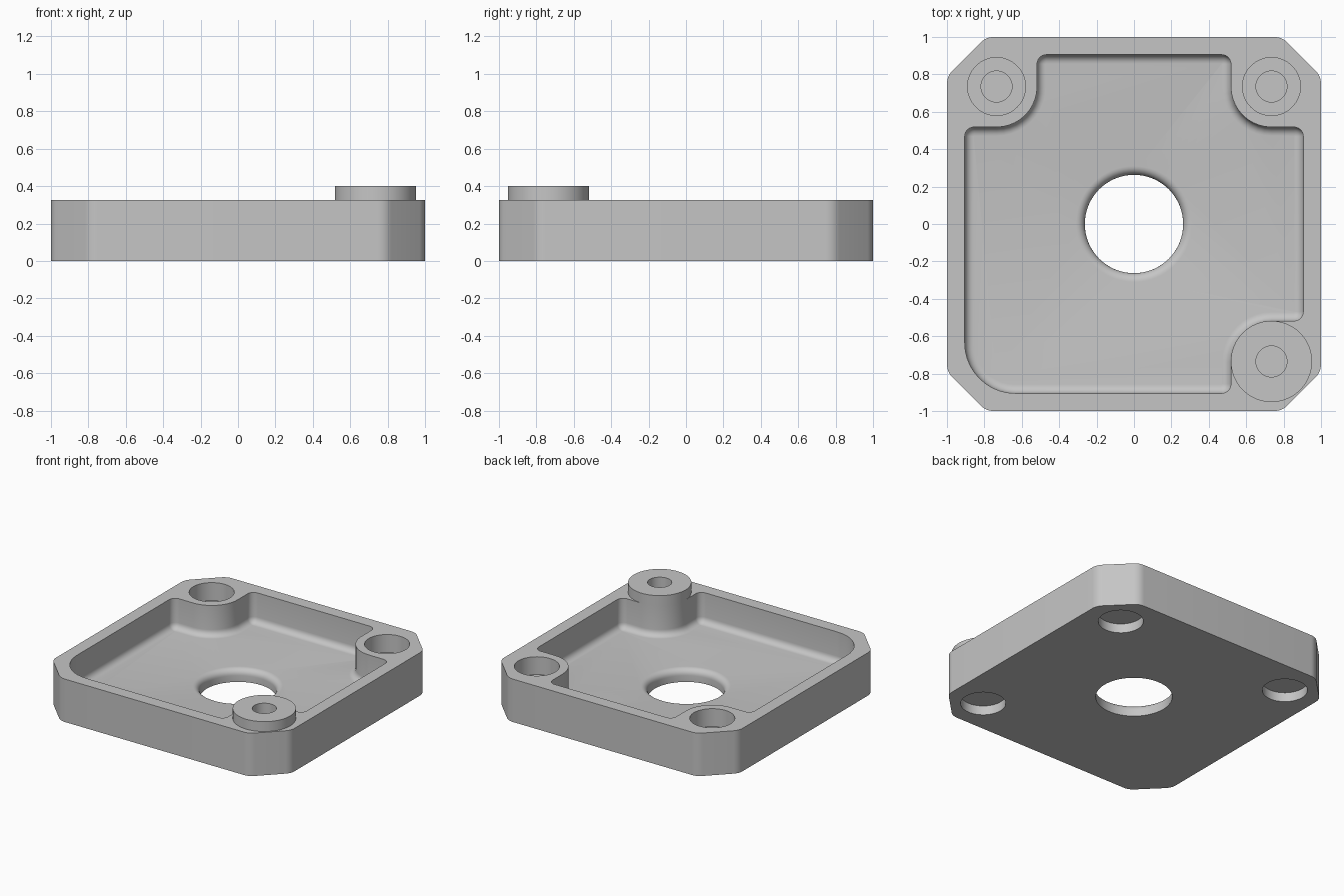
import bpy, bmesh
from math import sin, cos, pi, radians, hypot

if "Cube" in bpy.data.objects:
    bpy.data.objects.remove(bpy.data.objects["Cube"])

HEIGHT, BOSS_TOP, FLOOR = 0.325, 0.40, 0.095
FILLET = 0.047
POST = 0.735            # offset of the corner posts from the centre
POST_R, SCREW_R, BORE_R = 0.217, 0.083, 0.155
WALL = 0.905            # half width of the cavity

grey = bpy.data.materials.new("plain grey")
grey.use_nodes = True
grey.diffuse_color = (0.56, 0.56, 0.56, 1)
grey.node_tree.nodes["Principled BSDF"].inputs["Base Color"].default_value = grey.diffuse_color


def finish(name, bm):
    bmesh.ops.recalc_face_normals(bm, faces=bm.faces)
    mesh = bpy.data.meshes.new(name)
    bm.to_mesh(mesh)
    bm.free()
    mesh.materials.append(grey)
    obj = bpy.data.objects.new(name, mesh)
    bpy.context.collection.objects.link(obj)
    return obj


def loft(name, loops):
    """Closed solid through a stack of equal-length loops."""
    bm = bmesh.new()
    rings = [[bm.verts.new(p) for p in loop] for loop in loops]
    n = len(rings[0])
    for a, b in zip(rings, rings[1:]):
        for i in range(n):
            j = (i + 1) % n
            bm.faces.new((a[i], a[j], b[j], b[i]))
    bm.faces.new(rings[0])
    bm.faces.new(rings[-1])
    return finish(name, bm)


def rounded(corners, seg=10):
    """Outline from (x, y, radius) corners, each replaced by a tangent arc."""
    pts = []
    for i, (x, y, r) in enumerate(corners):
        px, py, _ = corners[i - 1]
        nx, ny, _ = corners[(i + 1) % len(corners)]
        la, lb = hypot(px - x, py - y), hypot(nx - x, ny - y)
        ax, ay, bx, by = (px - x) / la, (py - y) / la, (nx - x) / lb, (ny - y) / lb
        dot = ax * bx + ay * by
        half_sin, half_cos = ((1 - dot) / 2) ** 0.5, ((1 + dot) / 2) ** 0.5
        tangent, reach = r * half_cos / half_sin, r / half_sin
        m = hypot(ax + bx, ay + by)
        cx, cy = x + (ax + bx) / m * reach, y + (ay + by) / m * reach
        # sweep between the two tangent points by blending their directions
        ux, uy = x + ax * tangent - cx, y + ay * tangent - cy
        vx, vy = x + bx * tangent - cx, y + by * tangent - cy
        w = 2 * pi / 4 - 0 if abs(dot) < 1e-6 else 2 * (pi / 2 - math_angle(half_sin, half_cos))
        for k in range(seg + 1):
            t = k / seg
            p, q = sin((1 - t) * w) / sin(w), sin(t * w) / sin(w)
            pts.append((cx + ux * p + vx * q, cy + uy * p + vy * q))
    return pts


def math_angle(s, c):
    from math import atan2
    return atan2(s, c)


def lathe_loops(profile, x=0, y=0, seg=64):
    return [[(x + r * cos(2 * pi * i / seg), y + r * sin(2 * pi * i / seg), z)
             for i in range(seg)] for r, z in profile]


def cavity_outline(inset):
    """Cavity outline: three post notches and one large round corner."""
    w, n = WALL - inset, POST - POST_R - inset
    small, post, big = 0.05 - inset, POST_R + inset, 0.27 - inset
    corners = [(-w, -w, big)]
    for sx, sy, flip in ((1, -1, False), (1, 1, True), (-1, 1, False)):
        notch = [(sx * n, sy * w, small), (sx * n, sy * n, post), (sx * w, sy * n, small)]
        corners += notch[::-1] if flip else notch
    return rounded(corners)


def cut(target, cutter):
    cutter.hide_render = True
    mod = target.modifiers.new("cut", "BOOLEAN")
    mod.operation, mod.solver, mod.object = "DIFFERENCE", "EXACT", cutter
    bpy.context.view_layer.objects.active = target
    bpy.ops.object.modifier_apply(modifier=mod.name)
    bpy.data.objects.remove(cutter)


def smooth(obj):
    bpy.ops.object.select_all(action="DESELECT")
    obj.select_set(True)
    bpy.context.view_layer.objects.active = obj
    bpy.ops.object.shade_smooth_by_angle(angle=radians(30))


# Housing block with chamfered, softened corners
c, r = 0.79, 0.1
outer = rounded([(c, -1, r), (1, -c, r), (1, c, r), (c, 1, r),
                 (-c, 1, r), (-1, c, r), (-1, -c, r), (-c, -1, r)], 6)
housing = loft("housing", [[(x, y, z) for x, y in outer] for z in (0, HEIGHT)])

# Cavity with a filleted floor
steps = [pi / 2 * k / 6 for k in range(7)]
levels = [(FILLET * (1 - sin(a)), FLOOR + FILLET * (1 - cos(a))) for a in steps]
levels.append((0, HEIGHT + 0.1))
cut(housing, loft("cavity_cutter",
                  [[(x, y, z) for x, y in cavity_outline(o)] for o, z in levels]))

# Central hole with a rounded upper rim
hole_r = 0.263
rim = [(hole_r, -0.1)] + [(hole_r + FILLET * (1 - cos(a)), FLOOR - FILLET + FILLET * sin(a))
                          for a in steps]
rim.append((hole_r + FILLET, FLOOR + 0.02))
cut(housing, loft("centre_hole_cutter", lathe_loops(rim)))

# Screw holes, top bores and underside pockets
for sx, sy in ((1, -1), (1, 1), (-1, 1)):
    x, y = sx * POST, sy * POST
    bore = [(SCREW_R, 0.08), (SCREW_R, 0.5)]
    if sy > 0:
        bore = [(SCREW_R, 0.08), (SCREW_R, 0.19), (BORE_R, 0.19), (BORE_R, 0.5)]
    cut(housing, loft("screw_cutter", lathe_loops(bore, x, y)))
    cut(housing, loft("pocket_cutter", lathe_loops([(BORE_R, -0.1), (BORE_R, 0.07)], x, y)))
smooth(housing)

# Raised boss on the front left post, open below where it meets the housing
bm = bmesh.new()
rings = [[bm.verts.new(p) for p in loop] for loop in lathe_loops(
    [(POST_R, HEIGHT), (POST_R, BOSS_TOP), (SCREW_R, BOSS_TOP), (SCREW_R, HEIGHT)], POST, -POST)]
for a, b in zip(rings, rings[1:]):
    for i in range(len(a)):
        j = (i + 1) % len(a)
        bm.faces.new((a[i], a[j], b[j], b[i]))
smooth(finish("raised_boss", bm))
